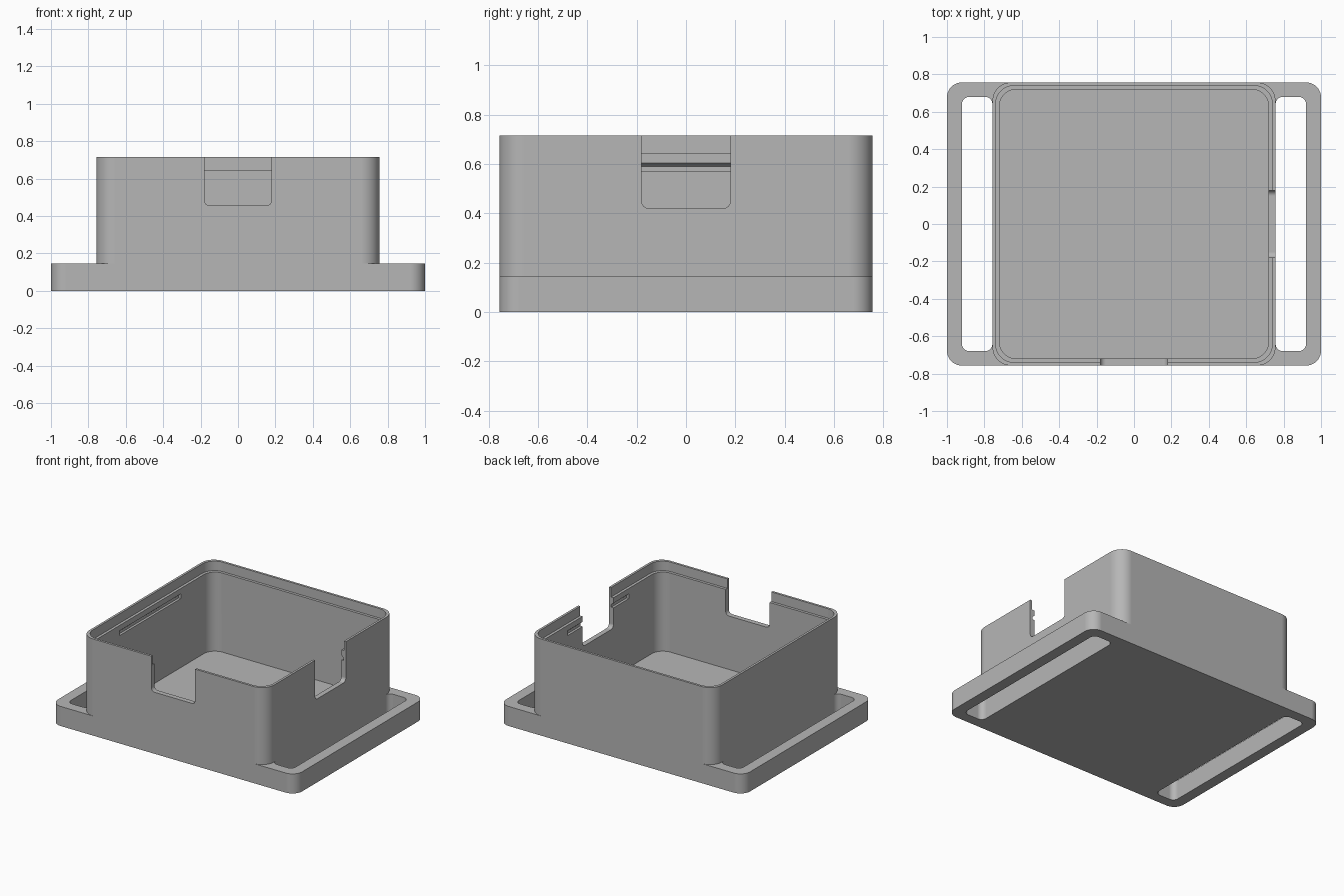
import bpy, bmesh, math
from mathutils import Vector

cube = bpy.data.objects.get("Cube")
if cube:
    bpy.data.objects.remove(cube, do_unlink=True)

grey = bpy.data.materials.new("plain grey")
grey.use_nodes = True
colour = (0.47, 0.47, 0.47, 1)
grey.diffuse_color = colour
grey.node_tree.nodes["Principled BSDF"].inputs["Base Color"].default_value = colour


def rounded_rect(u0, u1, v0, v1, r, steps=12):
    """Counter-clockwise outline of a rectangle with round corners."""
    centres = [(u1 - r, v1 - r), (u0 + r, v1 - r), (u0 + r, v0 + r), (u1 - r, v0 + r)]
    pts = []
    for i, (cu, cv) in enumerate(centres):
        for s in range(steps + 1):
            a = math.pi / 2 * (i + s / steps)
            pts.append((cu + r * math.cos(a), cv + r * math.sin(a)))
    return pts


def prism(name, outline, axis, lo, hi):
    """Extrude a 2D outline along the x, y or z axis."""
    place = {"x": lambda u, v, w: (w, u, v),
             "y": lambda u, v, w: (u, w, v),
             "z": lambda u, v, w: (u, v, w)}[axis]
    bm = bmesh.new()
    face = bm.faces.new([bm.verts.new(place(u, v, lo)) for u, v in outline])
    new = bmesh.ops.extrude_face_region(bm, geom=[face])["geom"]
    shift = Vector(place(0, 0, hi - lo))
    bmesh.ops.translate(bm, vec=shift, verts=[g for g in new if isinstance(g, bmesh.types.BMVert)])
    bmesh.ops.recalc_face_normals(bm, faces=bm.faces)
    mesh = bpy.data.meshes.new(name)
    bm.to_mesh(mesh)
    bm.free()
    mesh.materials.append(grey)
    ob = bpy.data.objects.new(name, mesh)
    bpy.context.collection.objects.link(ob)
    return ob


def combine(target, tool, operation="DIFFERENCE"):
    """Apply a boolean and discard the tool object."""
    mod = target.modifiers.new("boolean", "BOOLEAN")
    mod.operation = operation
    mod.solver = "EXACT"
    mod.object = tool
    bpy.context.view_layer.objects.active = target
    bpy.ops.object.modifier_apply(modifier=mod.name)
    bpy.data.objects.remove(tool, do_unlink=True)


HALF, INNER, LIP = 0.757, 0.72, 0.74
TOP, PLATE, FLOOR, LEDGE = 0.715, 0.145, 0.06, 0.645

# Base plate with a strap slot at each end
case = prism("enclosure", rounded_rect(-1, 1, -HALF, HALF, 0.08), "z", 0, PLATE)
for x0, x1 in ((-0.92, -HALF), (HALF, 0.92)):
    combine(case, prism("slot_cutter", rounded_rect(x0, x1, -0.68, 0.68, 0.04), "z", -0.1, 0.3))

# Box walls, hollow, with a stepped lip
combine(case, prism("box", rounded_rect(-HALF, HALF, -HALF, HALF, 0.1), "z", 0.08, TOP), "UNION")
combine(case, prism("cavity_cutter", rounded_rect(-INNER, INNER, -INNER, INNER, 0.09), "z", FLOOR, 1))
combine(case, prism("lip_cutter", rounded_rect(-LIP, LIP, -LIP, LIP, 0.1), "z", LEDGE, 1))

# Snap grooves inside both side walls
for side in (-1, 1):
    groove = [(side * x, z) for x, z in
              ((0.7, 0.57), (0.738, 0.57), (0.738, 0.59), (INNER, 0.605), (0.7, 0.605))]
    combine(case, prism("groove_cutter", groove, "y", -0.36, 0.36))

# Cable notches in the front and left walls
combine(case, prism("front_notch_cutter", rounded_rect(-0.18, 0.18, 0.455, 1, 0.03), "y", -0.9, -0.6))
combine(case, prism("left_notch_cutter", rounded_rect(-0.18, 0.18, 0.42, 1, 0.03), "x", 0.6, 0.9))

# Smooth round corners, crisp edges
bpy.ops.object.select_all(action="DESELECT")
case.select_set(True)
bpy.context.view_layer.objects.active = case
bpy.ops.object.shade_smooth_by_angle(angle=math.radians(30))
weighted = case.modifiers.new("flat_normals", "WEIGHTED_NORMAL")
weighted.keep_sharp = True
